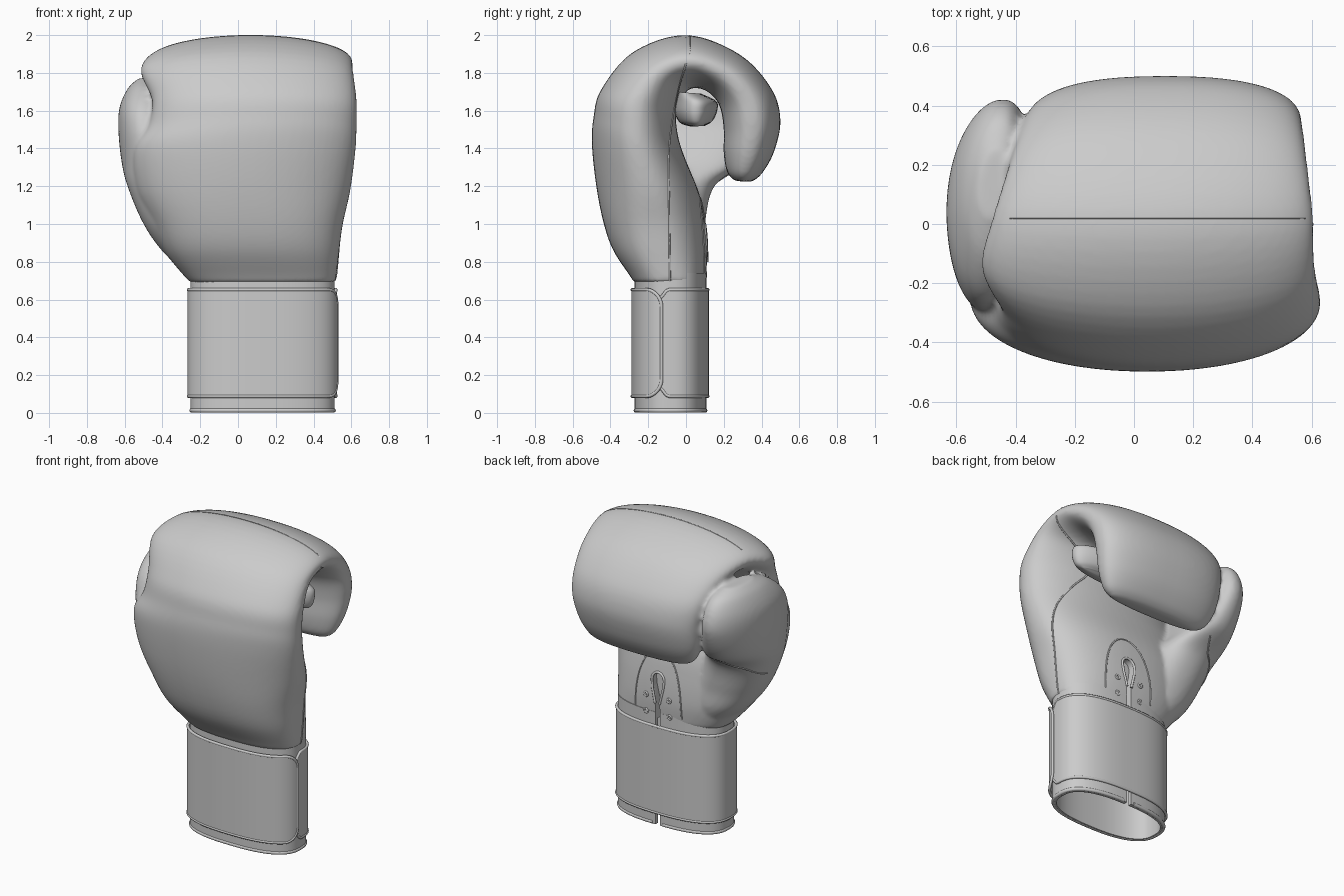
import bpy, bmesh, math
from mathutils import Vector

if "Cube" in bpy.data.objects:
    bpy.data.objects.remove(bpy.data.objects["Cube"])


def link(name, data):
    ob = bpy.data.objects.new(name, data)
    bpy.context.collection.objects.link(ob)
    return ob


def mesh_object(name, verts, faces):
    me = bpy.data.meshes.new(name)
    me.from_pydata(verts, [], faces)
    bm = bmesh.new()
    bm.from_mesh(me)
    bmesh.ops.recalc_face_normals(bm, faces=bm.faces)
    bm.to_mesh(me)
    bm.free()
    return link(name, me)


def activate(ob):
    bpy.ops.object.select_all(action='DESELECT')
    ob.select_set(True)
    bpy.context.view_layer.objects.active = ob


def modify(ob, kind, **props):
    m = ob.modifiers.new(kind.title(), kind)
    for k, v in props.items():
        setattr(m, k, v)
    activate(ob)
    bpy.ops.object.modifier_apply(modifier=m.name)


def smooth(ob, deg=40):
    activate(ob)
    bpy.ops.object.shade_smooth_by_angle(angle=math.radians(deg))


def tube(name, pts, r):
    cu = bpy.data.curves.new(name, 'CURVE')
    cu.dimensions = '3D'
    cu.bevel_depth, cu.bevel_resolution, cu.use_fill_caps = r, 2, True
    sp = cu.splines.new('POLY')
    sp.points.add(len(pts) - 1)
    for p, co in zip(sp.points, pts):
        p.co = (*co, 1)
    return link(name, cu)


def spow(v, e):
    return math.copysign(abs(v) ** e, v)


def spline(ctrl, steps):
    # Catmull-Rom through rows of any length
    out, n = [], len(ctrl)
    for i in range(n - 1):
        a, b, c, d = (ctrl[min(max(i + k, 0), n - 1)] for k in (-1, 0, 1, 2))
        for s in range(steps):
            t = s / steps
            out.append([0.5 * (2*q + (r-p)*t + (2*p-5*q+4*r-w)*t*t + (3*q-p-3*r+w)*t**3)
                        for p, q, r, w in zip(a, b, c, d)])
    return out + [list(ctrl[-1])]


def loft(name, ctrl, lean=0, seg=64):
    # each row: front/outer y z, palm/inner y z, x min, x max, squareness
    verts, faces = [], []
    rows = spline(ctrl, 6)
    for oy, oz, iy, iz, x0, x1, n in rows:
        for k in range(seg):
            t = math.tau * k / seg
            c, s = spow(math.cos(t), 2 / n), spow(math.sin(t), 2 / n)
            y = (oy + iy) / 2 + (oy - iy) / 2 * s
            verts.append(((x0 + x1) / 2 + (x1 - x0) / 2 * c + lean * max(y, 0) ** 2,
                          y, (oz + iz) / 2 + (oz - iz) / 2 * s))
    for j in range(len(rows) - 1):
        for k in range(seg):
            k2 = (k + 1) % seg
            faces.append((j*seg + k, j*seg + k2, (j+1)*seg + k2, (j+1)*seg + k))
    last = (len(rows) - 1) * seg
    faces += [tuple(range(seg)), tuple(range(last, last + seg))]
    return mesh_object(name, verts, faces)


# padded hand: back of the hand, knuckles and curled finger pad
hand = loft("padded_hand", [
    (-.275, .69, .10, .69, -.25, .515, 2.6), (-.30, .73, .105, .72, -.285, .52, 2.6),
    (-.385, .86, .112, .84, -.385, .535, 2.5), (-.435, 1.0, .10, 1.0, -.455, .555, 2.4),
    (-.475, 1.2, .07, 1.16, -.54, .595, 2.2), (-.498, 1.42, -.01, 1.36, -.55, .622, 2.1),
    (-.49, 1.56, -.045, 1.48, -.475, .628, 2.1), (-.45, 1.71, -.05, 1.6, -.455, .628, 2.1),
    (-.28, 1.91, .0, 1.70, -.515, .61, 2.0), (0, 2.0, .06, 1.72, -.475, .605, 2.0),
    (.28, 1.90, .13, 1.69, -.42, .585, 2.2), (.45, 1.72, .18, 1.62, -.38, .57, 2.4),
    (.5, 1.55, .20, 1.5, -.35, .56, 2.4), (.465, 1.38, .20, 1.37, -.33, .53, 2.4),
    (.40, 1.265, .22, 1.27, -.28, .48, 2.4), (.345, 1.222, .26, 1.228, -.2, .42, 2.2)])

# thumb pad
thumb = loft("thumb", [
    (-.20, .73, .05, .73, -.26, 0, 2.2), (-.27, .85, .09, .85, -.395, 0, 2.2),
    (-.32, 1.0, .10, 1.0, -.50, -.05, 2.2), (-.33, 1.2, .15, 1.2, -.585, -.15, 2.2),
    (-.32, 1.35, .32, 1.33, -.618, -.27, 2.2), (-.29, 1.5, .41, 1.5, -.634, -.35, 2.2),
    (-.23, 1.62, .415, 1.62, -.628, -.375, 2.2), (-.11, 1.72, .36, 1.72, -.585, -.40, 2.2),
    (.02, 1.772, .25, 1.772, -.53, -.43, 2.2)], lean=.32)

# merge hand and thumb into one stitched body
activate(hand)
thumb.select_set(True)
bpy.ops.object.join()
modify(hand, 'REMESH', mode='VOXEL', voxel_size=.013)
modify(hand, 'SMOOTH', factor=.5, iterations=6)

# grip bar inside the curl
grip = loft("grip_bar", [(-.06, 1.70, .08, 1.69, -.36, .42, 2.2), (-.06, 1.66, .16, 1.65, -.4, .5, 2.2),
                         (-.06, 1.59, .165, 1.6, -.4, .51, 2.2), (-.03, 1.535, .14, 1.545, -.38, .49, 2.2),
                         (.03, 1.515, .10, 1.52, -.34, .45, 2.2)])
smooth(grip, 60)

# wrist outline shared by the cuff parts
CX, CY = .13, -.082


def ring(t, off, z):
    return Vector((CX + (.370 + off) * spow(math.cos(t), .78),
                   CY + (.178 + off) * spow(math.sin(t), .78), z))


# cuff liner, an open tube
N = 96
lv = [ring(math.tau * k / N, 0.012, z) for z in (.004, .74) for k in range(N)]
liner = mesh_object("cuff_liner", lv, [(k, (k+1) % N, N + (k+1) % N, N + k) for k in range(N)])
modify(liner, 'SOLIDIFY', thickness=.025, offset=-1)

# keyhole lacing slot in palm and liner
outline = [(-.016, -.1), (-.016, .80), (-.040, .9)]
outline += [(-.045 * math.cos(a), .95 + .05 * math.sin(a))
            for a in (math.pi * i / 16 for i in range(17))]
outline += [(.040, .9), (.016, .80), (.016, -.1)]
n = len(outline)
SX = .13
cv = [(SX + x, y, z) for y in (.055, .19) for x, z in outline]
cutter = mesh_object("slot_cutter", cv, [tuple(range(n)), tuple(range(n, 2*n))] +
                     [(i, (i+1) % n, n + (i+1) % n, n + i) for i in range(n)])
cutter.hide_render = True


def project(origin, direction):
    ok, co, nor, _ = hand.ray_cast(Vector(origin), Vector(direction))
    return (co, nor) if ok else (None, None)


def palm(x, z):
    return project((x, .19, z), (0, -1, 0))


def on_surface(name, hits, r):
    pts = [h[0] for h in hits if h[0] is not None]
    if len(pts) > 1:
        tube(name, pts, r)


bpy.context.view_layer.update()

# seam down the little finger side and across the knuckles
side = spline([(-.085, .70), (-.09, 1.1), (-.09, 1.4), (-.055, 1.65), (.0, 1.85)], 10)
on_surface("side_seam", [project((2, y, z), (-1, 0, 0)) for y, z in side], .005)
on_surface("knuckle_seam", [project((.58 - 1.0 * i / 40, .02, 3), (0, 0, -1)) for i in range(41)], .0025)

# thumb pad seam
on_surface("thumb_seam", [project((x, 1, z), (0, -1, 0)) for x, z in
           spline([(-.38, 1.28), (-.44, 1.22), (-.50, 1.19), (-.55, 1.12)], 8)], .005)

# stitched edges: around the slot and the arched palm panel
slot = [(SX + x, max(z, .69)) for x, z in outline[1:n-1]]
slot = [(slot[0][0], .68)] + slot + [(slot[-1][0], .68)]
arch = [(SX - .17 * math.cos(a), .74 + .40 * math.sin(a) ** .8)
        for a in (math.pi * i / 40 for i in range(41))]
on_surface("slot_edge", [palm(x, z) for x, z in slot], .008)
on_surface("panel_edge", [palm(x, z) for x, z in arch], .005)

# lacing eyelets
for s in (-1, 1):
    for z in (.73, .84):
        co, nor = palm(SX + s * .085, z)
        if co is not None:
            bpy.ops.mesh.primitive_torus_add(major_radius=.013, minor_radius=.006, location=co,
                                             major_segments=16, minor_segments=8,
                                             rotation=nor.to_track_quat('Z', 'Y').to_euler())
            bpy.context.object.name = "eyelet"
            bpy.ops.object.shade_smooth()

for ob in (hand, liner):
    modify(ob, 'BOOLEAN', object=cutter, operation='DIFFERENCE', solver='EXACT')
smooth(hand, 50)
smooth(liner)

# hem at the cuff opening
tube("cuff_hem", [ring(math.pi/2 + .05 + (math.tau - .1) * i / 90, .006, .013) for i in range(91)], .012)

# wrist strap: one strip round the cuff, the rounded end lapping over its start
T0, T1, MID, H, R = -.155, -math.tau - .30, .37, .282, .09
params = [T0 - .02 * (i / 10) ** 2 for i in range(10)]
params += [T0 + (T1 - T0) * (i / 180) for i in range(1, 181)]
params.sort(reverse=True)
top, bot, arc, prev = [], [], 0, None
for t in params:
    f = (t - T0) / (T1 - T0)
    p = ring(t, .027 - .010 * f, 0)
    arc += (p - prev).length if prev else 0
    prev = p
    s = min(arc, R)
    h = H - R + math.sqrt(max(R*R - (R - s)**2, 0))
    dip = min(1, max(0, (f - .955) / .03))
    h -= .045 * dip * dip * (3 - 2 * dip)
    top.append(Vector((p.x, p.y, MID + h)))
    bot.append(Vector((p.x, p.y, MID - h)))
m = len(top)
strap = mesh_object("wrist_strap", top + bot,
                    [(i, i + 1, m + i + 1, m + i) for i in range(m - 1)])
modify(strap, 'SOLIDIFY', thickness=.010, offset=0)
smooth(strap)
tube("strap_piping", top[::-1] + bot, .009)
